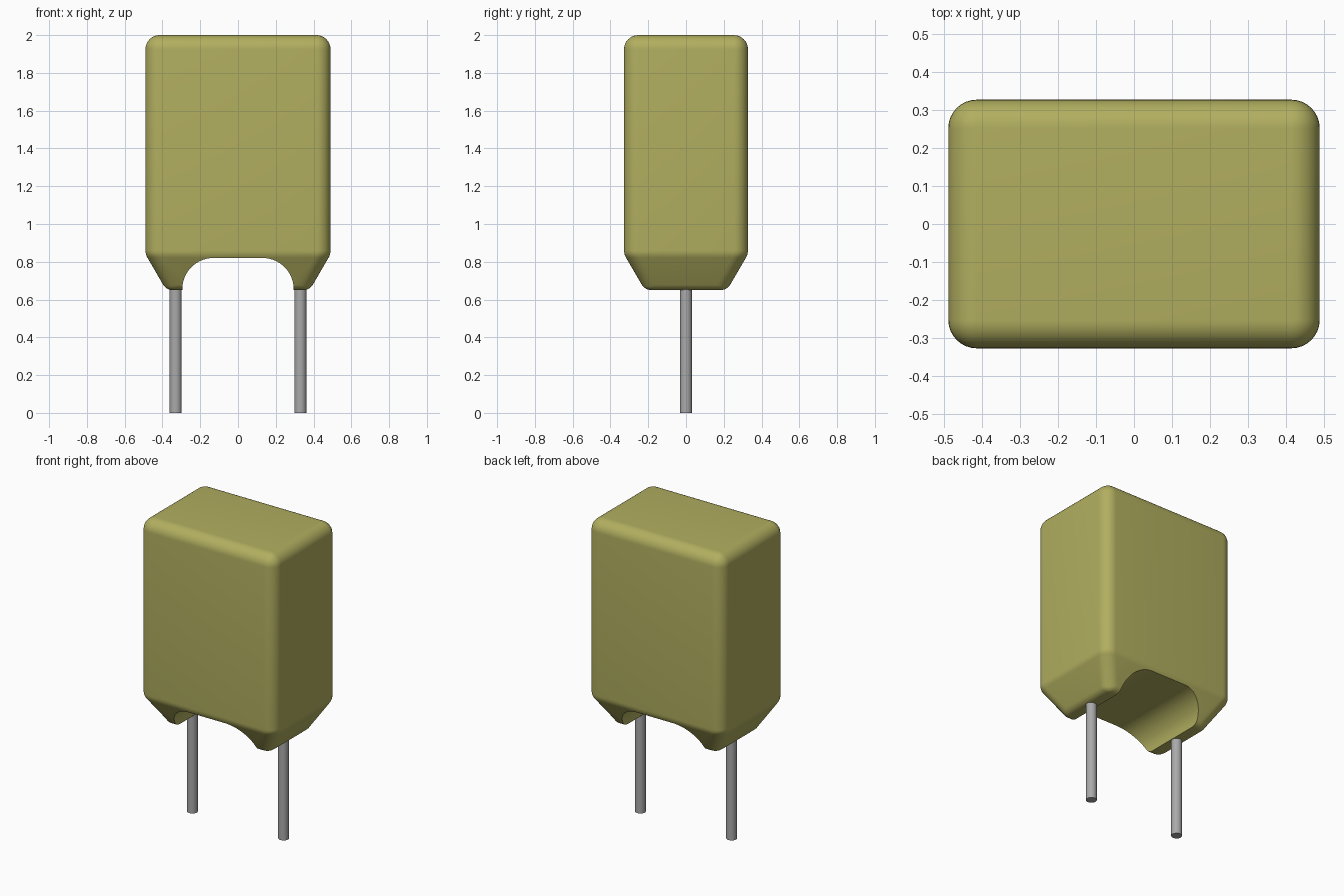
import bpy, bmesh
from math import sin, cos, radians, pi

HALF_X, HALF_Y, FILLET = 0.49, 0.328, 0.075

cube = bpy.data.objects.get("Cube")
if cube:
    bpy.data.objects.remove(cube, do_unlink=True)


def make_material(name, rgb, rough):
    mat = bpy.data.materials.new(name)
    mat.use_nodes = True
    mat.diffuse_color = (*rgb, 1)
    shader = mat.node_tree.nodes["Principled BSDF"]
    shader.inputs["Base Color"].default_value = (*rgb, 1)
    shader.inputs["Roughness"].default_value = rough
    return mat


def make_object(name, bm, mat):
    bmesh.ops.recalc_face_normals(bm, faces=bm.faces[:])
    mesh = bpy.data.meshes.new(name)
    bm.to_mesh(mesh)
    bm.free()
    mesh.materials.append(mat)
    obj = bpy.data.objects.new(name, mesh)
    bpy.context.collection.objects.link(obj)
    return obj


def smooth(obj, angle):
    bpy.ops.object.select_all(action='DESELECT')
    obj.select_set(True)
    bpy.context.view_layer.objects.active = obj
    bpy.ops.object.shade_smooth_by_angle(angle=radians(angle))


def arc(cx, cz, r, start, end, steps):
    """Points on an arc, with the angle of each one."""
    for i in range(steps + 1):
        a = radians(start + (end - start) * i / steps)
        yield cx + r * cos(a), cz + r * sin(a), a


def rounded_ring(bm, inset, radius, z, steps=8):
    """Horizontal rounded rectangle, inset from the widest outline."""
    verts = []
    for quarter, (sx, sy) in enumerate([(1, 1), (-1, 1), (-1, -1), (1, -1)]):
        cx = sx * (HALF_X - inset - radius)
        cy = sy * (HALF_Y - inset - radius)
        for x, y, _ in arc(cx, cy, radius, quarter * 90, quarter * 90 + 90, steps):
            verts.append(bm.verts.new((x, y, z)))
    return verts


olive = make_material("olive coating", (0.44, 0.425, 0.115), 0.6)
grey = make_material("grey metal", (0.40, 0.40, 0.40), 0.5)

# Side profile: rounded top, slight bend at the waist, tapered rounded foot
profile = []
for x, z, a in arc(-FILLET, 2 - FILLET, FILLET, 90, 0, 8):
    profile.append((-x, FILLET * cos(a), z))
for x, z, a in arc(-FILLET, 0.86, FILLET, 0, -30, 4):
    profile.append((-x, FILLET, z))
for x, z, a in arc(-0.145, 0.71, 0.06, -30, -90, 6):
    profile.append((-x, FILLET * cos(a) / cos(radians(30)), z))

# Body lofted through the profile
bm = bmesh.new()
rings = [rounded_ring(bm, *p) for p in profile]
for upper, lower in zip(rings, rings[1:]):
    for i in range(len(upper)):
        j = (i + 1) % len(upper)
        bm.faces.new((upper[i], upper[j], lower[j], lower[i]))
bm.faces.new(rings[0])
bm.faces.new(rings[-1])
bmesh.ops.remove_doubles(bm, verts=bm.verts[:], dist=0.0001)
body = make_object("capacitor_body", bm, olive)

# Arched cutter that opens the underside into two feet
bm = bmesh.new()
outline = [(0.295, 0.5)]
outline += [(x, z) for x, z, _ in arc(0.13, 0.655, 0.165, 0, 90, 14)]
outline += [(-x, z) for x, z in reversed(outline)]
face = bm.faces.new([bm.verts.new((x, -0.5, z)) for x, z in outline])
extruded = bmesh.ops.extrude_face_region(bm, geom=[face])
bmesh.ops.translate(bm, vec=(0, 1, 0), verts=[
    v for v in extruded["geom"] if isinstance(v, bmesh.types.BMVert)])
cutter = make_object("arch_cutter", bm, olive)
cutter.hide_render = True
cutter.hide_set(True)

cut = body.modifiers.new("Arch", 'BOOLEAN')
cut.operation = 'DIFFERENCE'
cut.solver = 'EXACT'
cut.object = cutter
bpy.context.view_layer.objects.active = body
bpy.ops.object.modifier_apply(modifier=cut.name)
bpy.data.objects.remove(cutter, do_unlink=True)
smooth(body, 30)

# Two straight wire leads
for side, x in (("left", 0.33), ("right", -0.33)):
    bpy.ops.mesh.primitive_cylinder_add(
        vertices=32, radius=0.032, depth=0.68, location=(x, 0, 0.34))
    lead = bpy.context.object
    lead.name = side + "_lead"
    lead.data.materials.append(grey)
    smooth(lead, 40)
